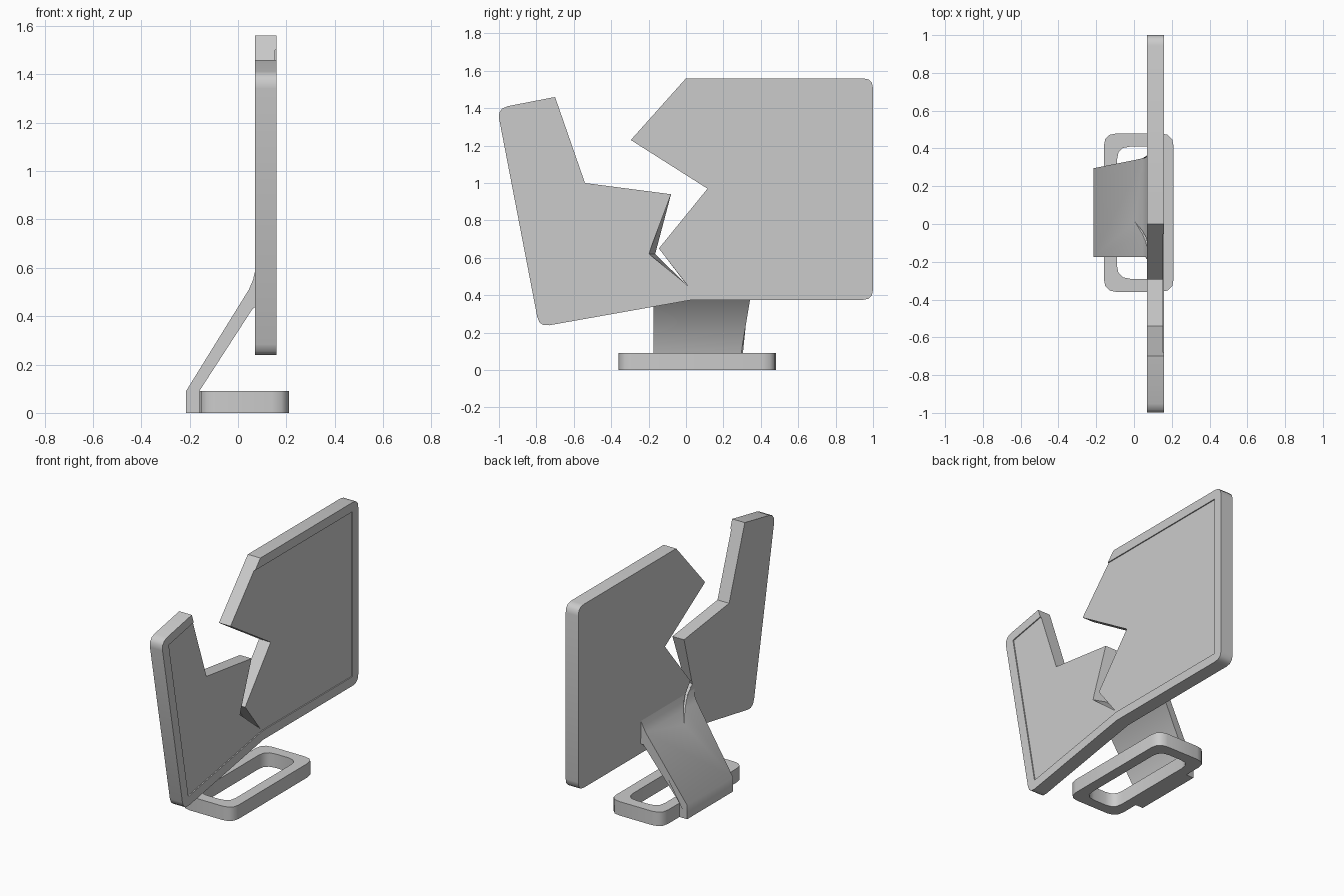
import bpy
import bmesh
from mathutils import Vector

if "Cube" in bpy.data.objects:
    bpy.data.objects.remove(bpy.data.objects["Cube"], do_unlink=True)

grey = bpy.data.materials.new("light_grey")
grey.use_nodes = True
grey.diffuse_color = (0.6, 0.6, 0.6, 1)
grey.node_tree.nodes["Principled BSDF"].inputs["Base Color"].default_value = (0.6, 0.6, 0.6, 1)


def rounded(corners, steps=3):
    """Outline from (a, b, radius) corners, each curved where the radius is above zero."""
    out = []
    for i, (a, b, r) in enumerate(corners):
        p = Vector((a, b))
        if r == 0:
            out.append(p)
            continue
        before = Vector(corners[i - 1][:2])
        after = Vector(corners[(i + 1) % len(corners)][:2])
        start = p + (before - p).normalized() * r
        end = p + (after - p).normalized() * r
        for k in range(steps + 1):
            t = k / steps
            out.append(start * (1 - t) ** 2 + p * 2 * t * (1 - t) + end * t * t)
    return out


def prism(name, outline, low, high, axis):
    """Extrude a 2D outline along x, y or z."""
    place = {"x": lambda a, b, c: (c, a, b),
             "y": lambda a, b, c: (a, c, b),
             "z": lambda a, b, c: (a, b, c)}[axis]
    bm = bmesh.new()
    rings = [[bm.verts.new(place(p[0], p[1], c)) for p in outline] for c in (low, high)]
    n = len(outline)
    for ring in rings:
        bm.faces.new(ring)
    for i in range(n):
        j = (i + 1) % n
        bm.faces.new((rings[0][i], rings[0][j], rings[1][j], rings[1][i]))
    bmesh.ops.recalc_face_normals(bm, faces=bm.faces)
    mesh = bpy.data.meshes.new(name)
    bm.to_mesh(mesh)
    bm.free()
    mesh.materials.append(grey)
    obj = bpy.data.objects.new(name, mesh)
    bpy.context.collection.objects.link(obj)
    return obj


def cut(target, cutter):
    """Subtract the cutter and remove it."""
    mod = target.modifiers.new("cut", "BOOLEAN")
    mod.operation = "DIFFERENCE"
    mod.solver = "EXACT"
    mod.object = cutter
    bpy.context.view_layer.objects.active = target
    bpy.ops.object.modifier_apply(modifier=mod.name)
    bpy.data.objects.remove(cutter, do_unlink=True)


# Broken display panel, split by a jagged crack
panel = prism("panel", rounded([
    (-1.01, 1.4, 0.06), (-0.7, 1.46, 0), (-0.54, 1.0, 0), (-0.08, 0.94, 0),
    (-0.2, 0.62, 0), (0.01, 0.45, 0), (-0.145, 0.65, 0), (0.115, 0.97, 0),
    (-0.295, 1.23, 0), (0, 1.56, 0), (1.0, 1.56, 0.055), (1.0, 0.375, 0.055),
    (0.03, 0.375, 0), (-0.785, 0.23, 0.055)]), 0.07, 0.16, "x")

# Slanted wall at the bend of the crack
for v in panel.data.vertices:
    if v.co.x < 0.1 and (v.co.yz - Vector((-0.2, 0.62))).length < 0.01:
        v.co.y = -0.165

# Shallow recessed screen inside the frame
cut(panel, prism("screen_cutter", [
    (-0.735, 0.3), (0.025, 0.435), (0.94, 0.435), (0.94, 1.5), (-0.3, 1.5),
    (-0.45, 1.2), (-0.6, 1.42), (-0.935, 1.355)], 0.153, 0.2, "x"))

# Sloping neck with a vertical foot, flaring towards the panel
neck = prism("neck", [
    (-0.215, 0), (-0.215, 0.09), (0.045, 0.51), (0.062, 0.55), (0.075, 0.605),
    (0.075, 0.44), (0.06, 0.43), (-0.16, 0.09), (-0.16, 0)], -0.175, 0.295, "y")
for v in neck.data.vertices:
    rise = max(0, (v.co.x + 0.16) / 0.235)
    if v.co.y > 0:
        v.co.y += 0.06 * rise
    if v.co.x > 0.07:
        v.co.y += 0.012 if v.co.y > 0 else -0.02

# The crack runs on into the neck
cut(neck, prism("crack_cutter", [
    (-0.165, 0.62), (0.012, 0.445), (-0.145, 0.65)], -0.1, 0.1, "x"))

# Ring-shaped base
base = prism("base", rounded([
    (-0.16, -0.36, 0.07), (0.21, -0.36, 0.07), (0.21, 0.48, 0.07),
    (-0.16, 0.48, 0.07)]), 0, 0.09, "z")
cut(base, prism("base_cutter", rounded([
    (-0.09, -0.29, 0.07), (0.14, -0.29, 0.07), (0.14, 0.41, 0.07),
    (-0.09, 0.41, 0.07)]), -0.1, 0.2, "z"))

# Soft curves, sharp edges
bpy.ops.object.select_all(action="DESELECT")
for obj in (panel, neck, base):
    obj.select_set(True)
bpy.context.view_layer.objects.active = panel
bpy.ops.object.shade_smooth_by_angle(angle=0.6)
